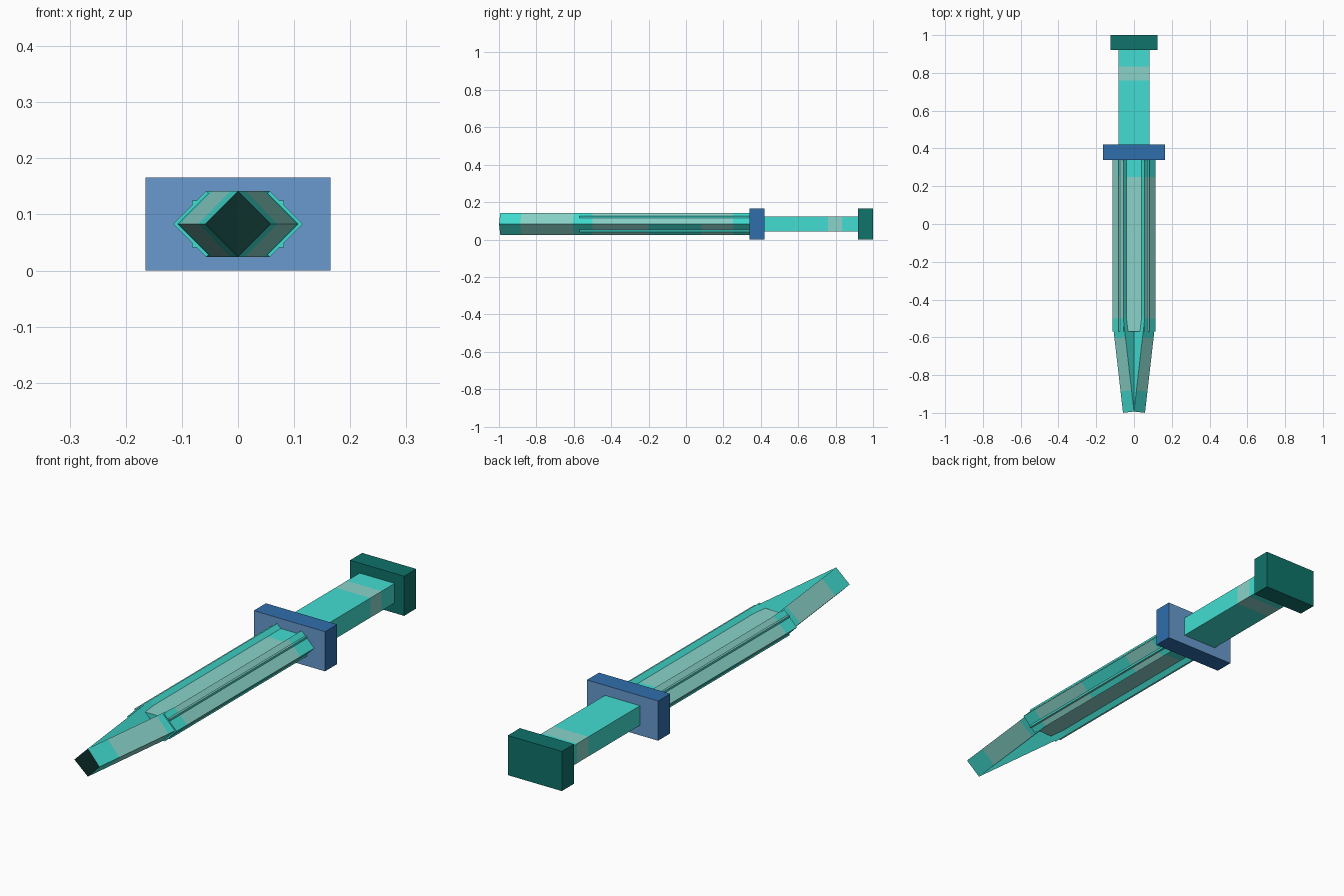
import bpy, bmesh
from mathutils import Vector

if "Cube" in bpy.data.objects:
    bpy.data.objects.remove(bpy.data.objects["Cube"])

MID = 0.083      # height of the long axis
R = 0.0585       # half diagonal of the square blade bars


def linear(c):
    c /= 255
    return c / 12.92 if c <= 0.04045 else ((c + 0.055) / 1.055) ** 2.4


def material(name, rgb):
    m = bpy.data.materials.new(name)
    m.diffuse_color = (*[linear(c) for c in rgb], 1)
    m.use_nodes = True
    m.node_tree.nodes["Principled BSDF"].inputs["Base Color"].default_value = m.diffuse_color
    return m


MATS = [material("bright_teal", (66, 222, 210)),
        material("pale_grey_teal", (138, 212, 202)),
        material("dark_tip", (13, 48, 44)),
        material("deep_teal", (15, 115, 106)),
        material("deep_blue", (47, 111, 173)),
        material("soft_blue", (104, 154, 206))]
TEAL, PALE, TIP, DEEP, BLUE, SOFT = range(6)


def prism(name, section, stations, rule):
    """Sweep an (across, up) section along straight (x, y) stations; colour faces by rule."""
    a, b = Vector(stations[0]), Vector(stations[-1])
    d = (b - a).normalized()
    across = Vector((d.y, -d.x))
    bm = bmesh.new()
    rings = [[bm.verts.new((x + across.x * u, y + across.y * u, MID + v))
              for u, v in section] for x, y in stations]
    n = len(section)
    for r, s in zip(rings, rings[1:]):
        for i in range(n):
            bm.faces.new((r[i], r[(i + 1) % n], s[(i + 1) % n], s[i]))
    bm.faces.new(rings[0])
    bm.faces.new(rings[-1])
    bmesh.ops.recalc_face_normals(bm, faces=bm.faces)
    bm.normal_update()
    me = bpy.data.meshes.new(name)
    ob = bpy.data.objects.new(name, me)
    bpy.context.collection.objects.link(ob)
    for m in MATS:
        me.materials.append(m)
    for f in bm.faces:
        f.material_index = rule(f.calc_center_median().y, f.normal)
    bm.to_mesh(me)
    bm.free()
    return ob


def rect(w, h):
    return [(-w, -h), (w, -h), (w, h), (-w, h)]


def along(*ys):
    return [(0, y) for y in ys]


DIAMOND = [(0, -R), (R, 0), (0, R), (-R, 0)]

# Handle end block, grip with a pale band, and cross guard
prism("pommel", rect(0.125, 0.083), along(0.92, 1.0), lambda y, n: DEEP)
prism("grip", rect(0.081, 0.041), along(0.41, 0.76, 0.835, 0.925),
      lambda y, n: PALE if 0.76 < y < 0.835 else TEAL)
prism("guard", rect(0.165, 0.083), along(0.34, 0.42),
      lambda y, n: SOFT if abs(n.y) > 0.5 else BLUE)

# Flat core between the two blade bars
prism("blade_core", rect(0.082, 0.0415), along(-0.569, 0.25, 0.35),
      lambda y, n: PALE if y < 0.25 and abs(n.z) > 0.5 else TEAL)

# Mirrored blade bars and the tapering bars that meet at the tip
for side, label in ((-1, "left"), (1, "right")):
    def bar_rule(y, n, side=side):
        if abs(n.y) > 0.5 or n.x * side < 0:
            return TEAL
        if n.z < 0:
            return PALE if 0.08 < y < 0.25 or -0.5 < y < -0.2 else TEAL
        return PALE if -0.5 < y < (0.35 if side < 0 else 0.25) else TEAL

    def taper_rule(y, n, side=side):
        if n.y < -0.7:
            return TIP
        outer = n.x * side > 0
        return PALE if outer and -0.88 < y < -0.6 else TEAL

    prism(label + "_blade_bar", DIAMOND,
          [(0.0565 * side, y) for y in (-0.57, -0.5, -0.2, 0.08, 0.25, 0.35)], bar_rule)
    prism(label + "_tip_bar", DIAMOND,
          [((y + 0.993) * 0.115 * side, y) for y in (-0.993, -0.88, -0.6, -0.5)], taper_rule)
